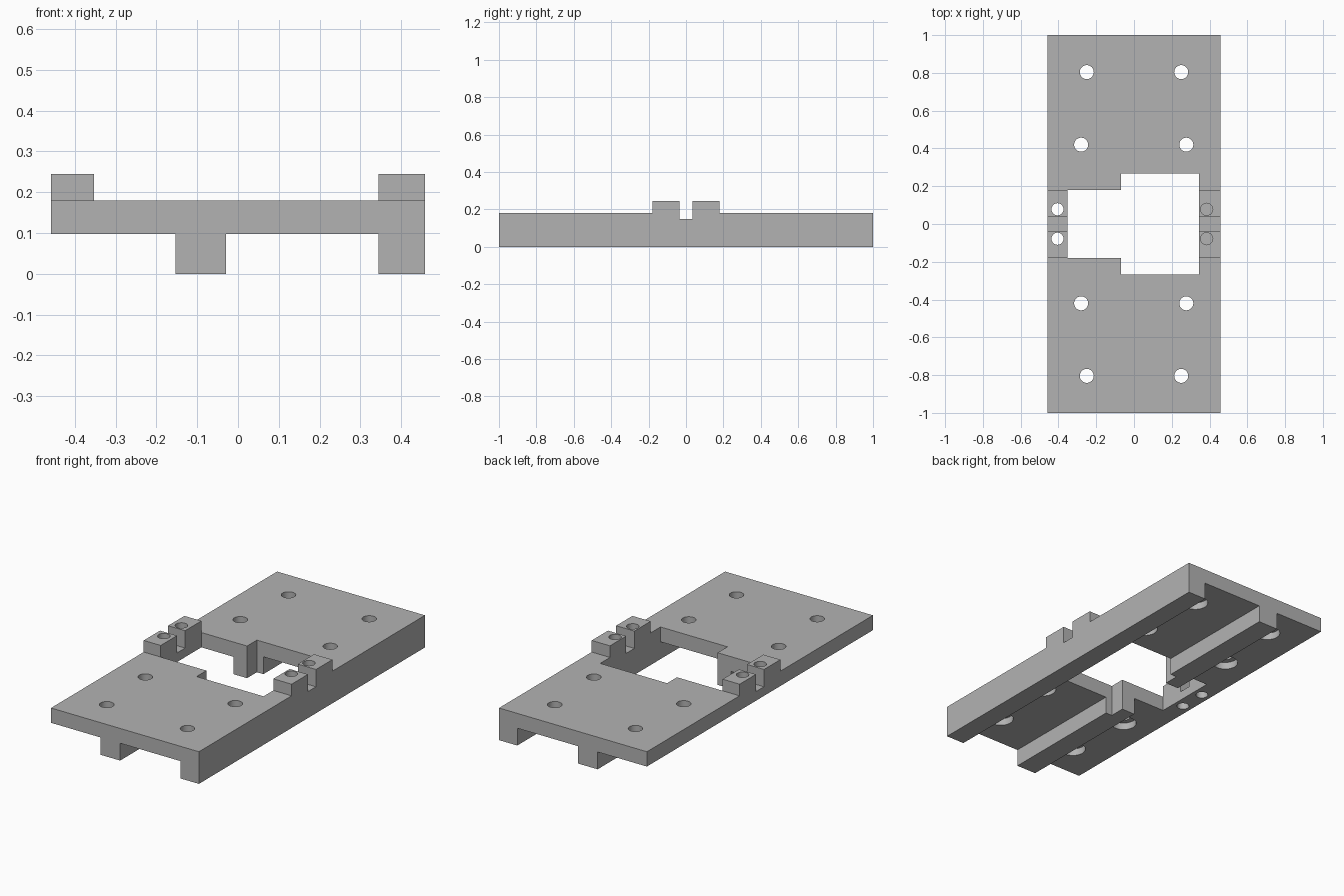
import bpy, bmesh
from mathutils import Vector

if "Cube" in bpy.data.objects:
    bpy.data.objects.remove(bpy.data.objects["Cube"], do_unlink=True)

grey = bpy.data.materials.new("plain_grey")
grey.use_nodes = True
grey.diffuse_color = (0.45, 0.45, 0.45, 1)
grey.node_tree.nodes["Principled BSDF"].inputs["Base Color"].default_value = grey.diffuse_color

# Main dimensions
HALF_W, HALF_L = 0.458, 1.0
UNDER, TOP, LUG_TOP = 0.097, 0.18, 0.245
SLOT_Y, LUG_Y, SLOT_Z = 0.036, 0.18, 0.148
INNER_L, INNER_R = -0.353, 0.345


def prism(name, points, offset):
    """Extrude a closed planar outline along an offset."""
    bm = bmesh.new()
    face = bm.faces.new([bm.verts.new(p) for p in points])
    out = bmesh.ops.extrude_face_region(bm, geom=[face])
    moved = [v for v in out["geom"] if isinstance(v, bmesh.types.BMVert)]
    bmesh.ops.translate(bm, vec=Vector(offset), verts=moved)
    bmesh.ops.recalc_face_normals(bm, faces=bm.faces)
    mesh = bpy.data.meshes.new(name)
    bm.to_mesh(mesh)
    bm.free()
    mesh.materials.append(grey)
    obj = bpy.data.objects.new(name, mesh)
    bpy.context.collection.objects.link(obj)
    return obj


def box(name, x0, x1, y0, y1, z0, z1):
    return prism(name, [(x0, y0, z0), (x1, y0, z0), (x1, y1, z0), (x0, y1, z0)],
                 (0, 0, z1 - z0))


def cylinder(name, x, y, radius, z0, z1):
    bpy.ops.mesh.primitive_cylinder_add(vertices=40, radius=radius, depth=z1 - z0,
                                        location=(x, y, (z0 + z1) / 2))
    obj = bpy.context.object
    obj.name = name
    obj.data.materials.append(grey)
    return obj


def cut(target, cutter):
    """Subtract a cutter, apply the result and discard the cutter."""
    cutter.hide_render = True
    mod = target.modifiers.new("cut", "BOOLEAN")
    mod.operation, mod.solver, mod.object = "DIFFERENCE", "EXACT", cutter
    bpy.context.view_layer.objects.active = target
    bpy.ops.object.modifier_apply(modifier=mod.name)
    bpy.data.objects.remove(cutter, do_unlink=True)


# Plate with a middle rib and a side rib underneath
section = [(-HALF_W, TOP), (-HALF_W, UNDER), (-0.153, UNDER), (-0.153, 0),
           (-0.03, 0), (-0.03, UNDER), (INNER_R, UNDER), (INNER_R, 0),
           (HALF_W, 0), (HALF_W, TOP)]
plate = prism("ribbed_plate", [(x, -HALF_L, z) for x, z in section], (0, 2 * HALF_L, 0))

# Stepped opening through the middle
half = [(INNER_L, 0.18), (-0.07, 0.18), (-0.07, 0.267), (INNER_R, 0.267)]
outline = half + [(x, -y) for x, y in reversed(half)]
cut(plate, prism("opening_cutter", [(x, y, -0.1) for x, y in outline], (0, 0, 0.5)))

# Cross slots between the lugs
for x0, x1 in ((-0.5, INNER_L + 0.02), (INNER_R - 0.02, 0.5)):
    cut(plate, box("slot_cutter", x0, x1, -SLOT_Y, SLOT_Y, SLOT_Z, 0.3))

# Mounting holes, counterbored from below
for x, y in ((-0.25, 0.804), (0.25, 0.804), (-0.28, 0.42), (0.277, 0.42)):
    for side in (-1, 1):
        cut(plate, cylinder("hole_cutter", x, side * y, 0.037, -0.1, 0.3))
        cut(plate, cylinder("counterbore_cutter", x, side * y, 0.067, 0.05, UNDER + 0.04))

# Raised lugs with vertical holes: open on one side, blind on the other
for label, x0, x1, hole_x, floor in (("right", -HALF_W, INNER_L, -0.405, -0.1),
                                     ("left", INNER_R, HALF_W, 0.385, 0.1)):
    for end, side in (("front", -1), ("back", 1)):
        y0, y1 = sorted((side * SLOT_Y, side * LUG_Y))
        lug = box(f"{label}_{end}_lug", x0, x1, y0, y1, TOP, LUG_TOP)
        for target in (lug, plate):
            cut(target, cylinder("lug_hole_cutter", hole_x, side * 0.078, 0.032, floor, 0.4))

# Round the hole walls, keep every other edge crisp
bpy.ops.object.select_all(action="DESELECT")
for obj in bpy.context.collection.objects:
    if obj.type == "MESH" and (obj == plate or obj.name.endswith("_lug")):
        obj.select_set(True)
bpy.context.view_layer.objects.active = plate
bpy.ops.object.shade_smooth_by_angle(angle=0.5)
